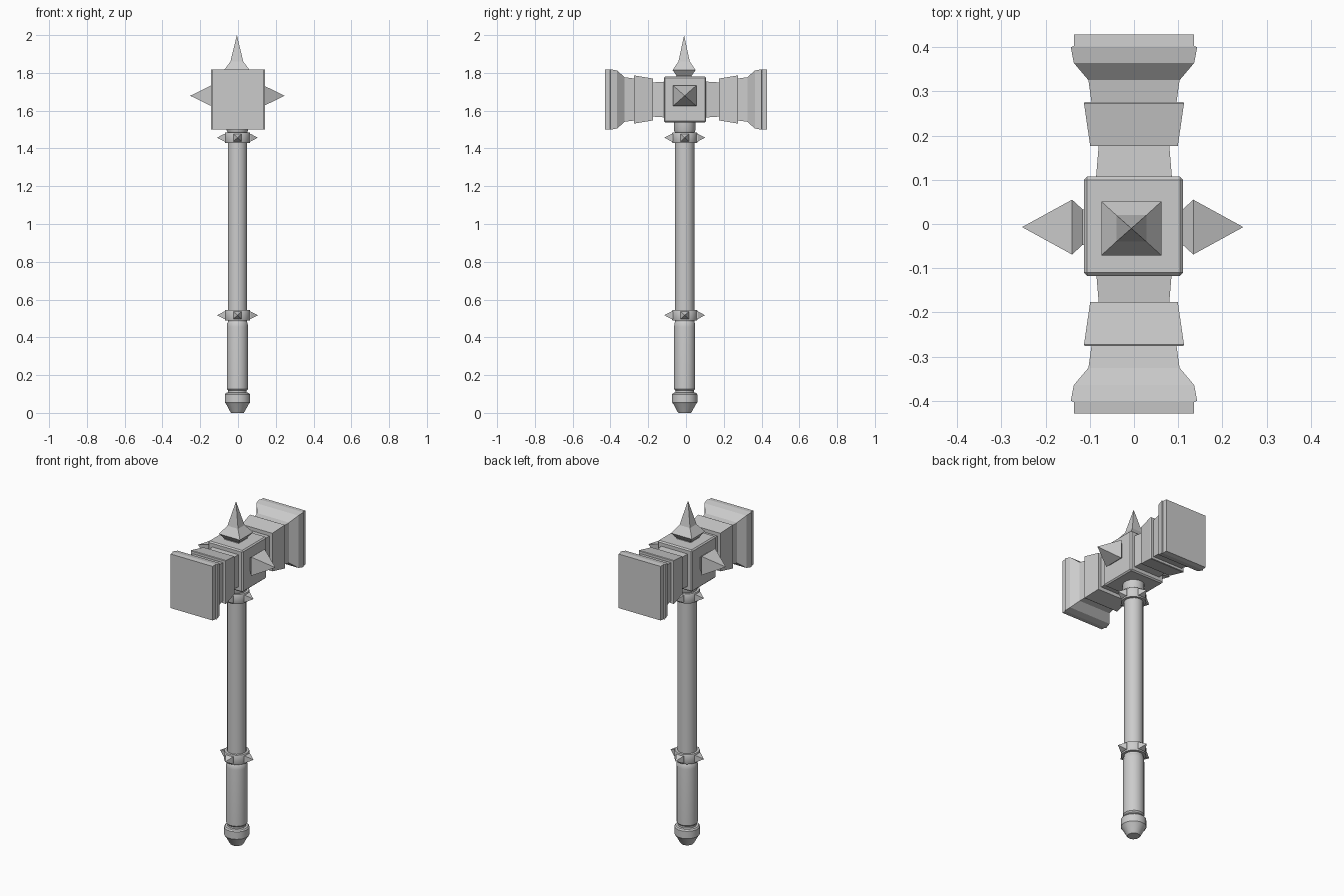
import bpy, bmesh, math
from mathutils import Matrix, Vector

if "Cube" in bpy.data.objects:
    bpy.data.objects.remove(bpy.data.objects["Cube"])

CX, CY, HZ = -0.003, -0.007, 1.659   # shaft axis and head height


def finish(name, bm, smooth=False):
    bmesh.ops.recalc_face_normals(bm, faces=bm.faces)
    mesh = bpy.data.meshes.new(name)
    bm.to_mesh(mesh)
    bm.free()
    ob = bpy.data.objects.new(name, mesh)
    bpy.context.collection.objects.link(ob)
    if smooth:
        bpy.ops.object.select_all(action='DESELECT')
        bpy.context.view_layer.objects.active = ob
        ob.select_set(True)
        bpy.ops.object.shade_smooth_by_angle(angle=math.radians(35))
    return ob


def loft(bm, sections, matrix):
    """Rectangular sections (height, half u, half v) along local z; zero size makes a tip."""
    prev = None
    for i, (h, u, v) in enumerate(sections):
        if u == 0:
            ring = [bm.verts.new(matrix @ Vector((0, 0, h)))]
        else:
            ring = [bm.verts.new(matrix @ Vector((a * u, b * v, h)))
                    for a, b in ((-1, -1), (1, -1), (1, 1), (-1, 1))]
        if i == 0:
            bm.faces.new(ring)
        else:
            for k in range(4):
                j = (k + 1) % 4
                if len(ring) == 1:
                    bm.faces.new((prev[k], prev[j], ring[0]))
                else:
                    bm.faces.new((prev[k], prev[j], ring[j], ring[k]))
        prev = ring
    if len(prev) == 4:
        bm.faces.new(prev)


def lathe(name, profile, sides=16):
    """Closed turned part from (radius, z) points."""
    bm = bmesh.new()
    rings = []
    for r, z in profile:
        rings.append([bm.verts.new((CX + r * math.cos(2 * math.pi * (k + .5) / sides),
                                    CY + r * math.sin(2 * math.pi * (k + .5) / sides), z))
                      for k in range(sides)])
    for a, b in zip(rings, rings[1:]):
        for k in range(sides):
            j = (k + 1) % sides
            bm.faces.new((a[k], a[j], b[j], b[k]))
    bm.faces.new(rings[0])
    bm.faces.new(rings[-1])
    return finish(name, bm, True)


def outward(angle, z):
    """Local z points horizontally outward, local y stays vertical."""
    return (Matrix.Translation((CX, CY, z)) @ Matrix.Rotation(angle, 4, 'Z')
            @ Matrix.Rotation(math.pi / 2, 4, 'Z') @ Matrix.Rotation(math.pi / 2, 4, 'X'))


# Shaft, head socket, grip and pommel
lathe("shaft", [(.052, .46), (.052, 1.55)])
lathe("head_socket", [(.053, 1.485), (.058, 1.497), (.058, 1.55)])
lathe("grip", [(.05, .10), (.05, .118), (.057, .126), (.057, .455), (.055, .475), (.052, .48)])
lathe("pommel", [(.034, 0), (.040, .008), (.060, .045), (.068, .055),
                 (.068, .098), (.062, .106), (.048, .108)])

# Two collars, each with four small spikes
for name, z in (("lower_collar", .517), ("upper_collar", 1.457)):
    lathe(name, [(.05, z - .028), (.066, z - .028), (.068, z - .024),
                 (.068, z + .024), (.066, z + .028), (.05, z + .028)])
    bm = bmesh.new()
    for k in range(4):
        loft(bm, [(.055, .022, .02), (.07, .022, .02), (.108, 0, 0)],
             outward(k * math.pi / 2, z))
    finish(name + "_spikes", bm)

# Central head block with narrow bevel
bm = bmesh.new()
bmesh.ops.create_cube(bm, size=1, matrix=Matrix.Translation((-.001, -.005, HZ))
                      @ Matrix.Diagonal((.224, .224, .244, 1)))
block = finish("head_block", bm)
bev = block.modifiers.new("bevel", 'BEVEL')
bev.width = .007
bev.segments = 1

# Mirrored hammer arms: neck, flared band and striking face
parts = {
    "neck": [(.09, .087, .096), (.20, .078, .089)],
    "band": [(.176, .099, .111), (.272, .113, .127), (.276, .111, .125)],
    "striker": [(.26, .094, .109), (.325, .103, .118), (.364, .136, .153),
                (.400, .143, .160), (.402, .136, .160), (.428, .136, .158)],
}
for side, ang in (("front", math.pi / 2), ("back", -math.pi / 2)):
    m = Matrix.Translation((0, 0, HZ)) @ Matrix.Rotation(ang, 4, 'X')
    for part, sections in parts.items():
        bm = bmesh.new()
        loft(bm, sections, m)
        finish(f"{side}_{part}", bm)

# Large head spikes
bm = bmesh.new()
loft(bm, [(1.77, .045, .040), (1.785, .045, .040), (1.815, .068, .061),
          (1.86, .034, .030), (2.0, 0, 0)], Matrix.Translation((-.006, -.01, 0)))
finish("top_spike", bm)
bm = bmesh.new()
for ang in (0, math.pi):
    loft(bm, [(.10, .040, .036), (.113, .040, .036), (.137, .062, .055),
              (.25, 0, 0)], outward(ang, 1.679))
finish("side_spikes", bm)
